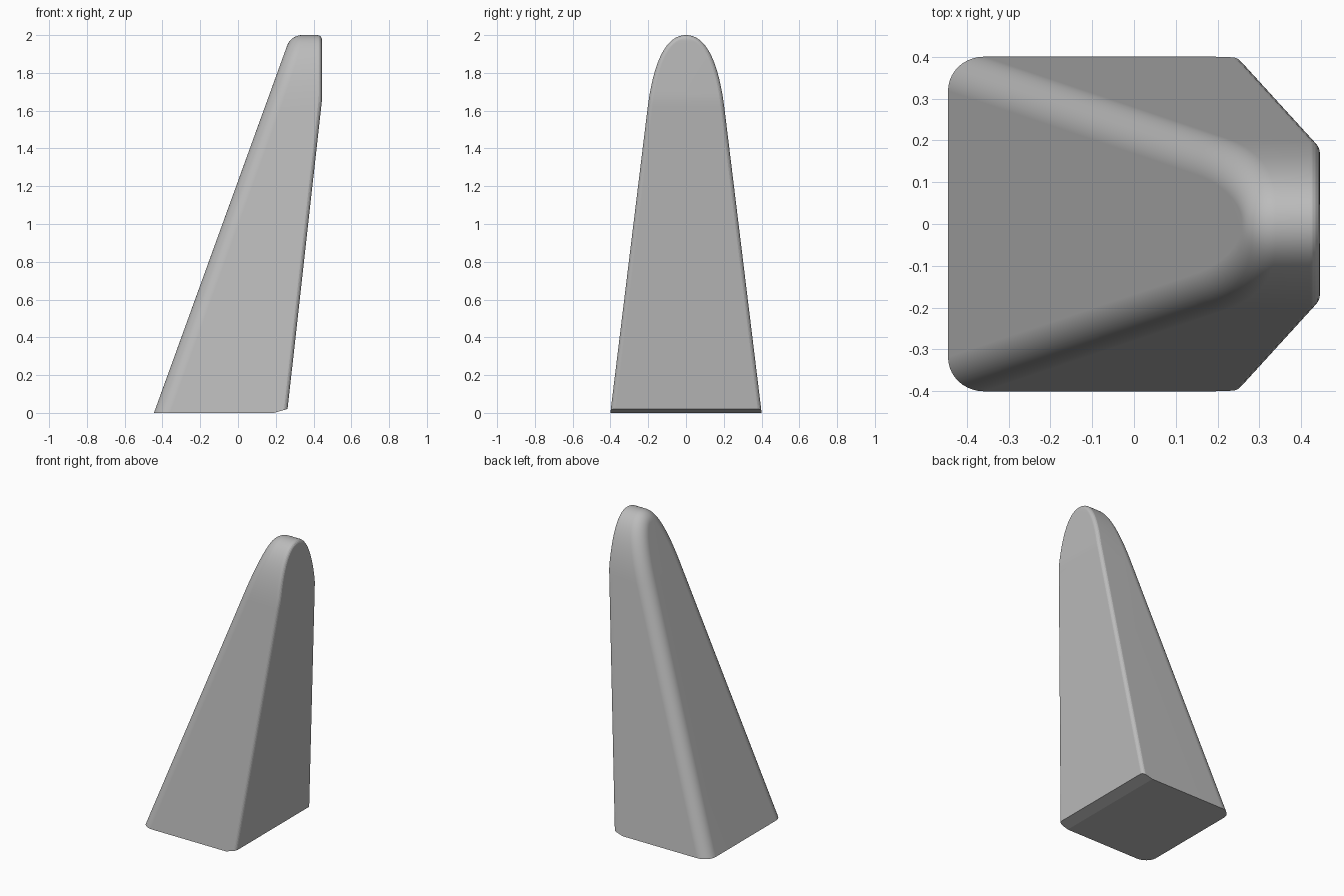
import bpy, bmesh, math
from mathutils import Vector
from mathutils.geometry import interpolate_bezier

cube = bpy.data.objects.get("Cube")
if cube:
    bpy.data.objects.remove(cube)

# One plain grey material
grey = bpy.data.materials.new("plain grey")
grey.use_nodes = True
colour = (0.5, 0.5, 0.5, 1)
grey.diffuse_color = colour
grey.node_tree.nodes["Principled BSDF"].inputs["Base Color"].default_value = colour

# Arch profile in (y, z): straight tapering sides and a rounded crown
half = [Vector((0.437, -0.3))]
half += interpolate_bezier(Vector((0.205, 1.6)), Vector((0.175, 1.85)),
                           Vector((0.11, 2)), Vector((0, 2)), 28)
half = [Vector((p[0], p[1])) for p in half]
profile = half + [Vector((-p.x, p.y)) for p in reversed(half[:-1])]
count = len(profile)


def outward(i):
    d = profile[min(i + 1, count - 1)] - profile[max(i - 1, 0)]
    if i == 1:
        d = profile[1] - profile[0]
    if i == count - 2:
        d = profile[-1] - profile[-2]
    return Vector((0, d.y, -d.x)).normalized()


def end_rings(side, base_x, slope, radius, kink, steps):
    """Rounded edge between the arch and a leaning end plane, from arch to plane."""
    rings = [[] for _ in range(steps + 1)]
    for i, p in enumerate(profile):
        n = outward(i)
        centre = Vector((0, p.x, p.y)) - n * radius
        s = slope if centre.z < kink else 0
        plane_x = base_x + slope * min(centre.z, kink)
        centre.x = plane_x - side * radius * math.sqrt(1 + s * s)
        face_normal = Vector((side, 0, -side * s)).normalized()
        for k, ring in enumerate(rings):
            ring.append(centre + n.slerp(face_normal, k / steps) * radius)
    return rings


sloped_end = end_rings(-1, -0.445, 0.3626, 0.085, 9, 10)
upright_end = end_rings(1, 0.26, 0.1114, 0.025, 1.66, 5)

# Skin the rings, then close both ends with strips across the arch
bm = bmesh.new()
rings = [[bm.verts.new(v) for v in r] for r in sloped_end[::-1] + upright_end]
for a, b in zip(rings, rings[1:]):
    for i in range(count - 1):
        bm.faces.new((a[i], a[i + 1], b[i + 1], b[i]))
for ring in (rings[0], rings[-1]):
    for i in range(count // 2):
        corners = [ring[i], ring[i + 1], ring[-2 - i], ring[-1 - i]]
        bm.faces.new(list(dict.fromkeys(corners)))

# Flat base, and a shallow chamfer under the upright end
for point, normal in (((0, 0, 0), (0, 0, -1)),
                      ((0.19, 0, 0), (0.02, 0, -0.07))):
    bmesh.ops.bisect_plane(bm, geom=bm.verts[:] + bm.edges[:] + bm.faces[:],
                           plane_co=point, plane_no=Vector(normal).normalized(),
                           clear_outer=True)
    bmesh.ops.holes_fill(bm, edges=[e for e in bm.edges if e.is_boundary], sides=0)
bmesh.ops.recalc_face_normals(bm, faces=bm.faces[:])

mesh = bpy.data.meshes.new("tapered_body")
bm.to_mesh(mesh)
bm.free()
mesh.materials.append(grey)
body = bpy.data.objects.new("tapered_body", mesh)
bpy.context.collection.objects.link(body)

# Smooth rounded edges, crisp base
bpy.ops.object.select_all(action='DESELECT')
body.select_set(True)
bpy.context.view_layer.objects.active = body
bpy.ops.object.shade_smooth_by_angle(angle=math.radians(14))
weighted = body.modifiers.new("even_shading", 'WEIGHTED_NORMAL')
weighted.keep_sharp = True
